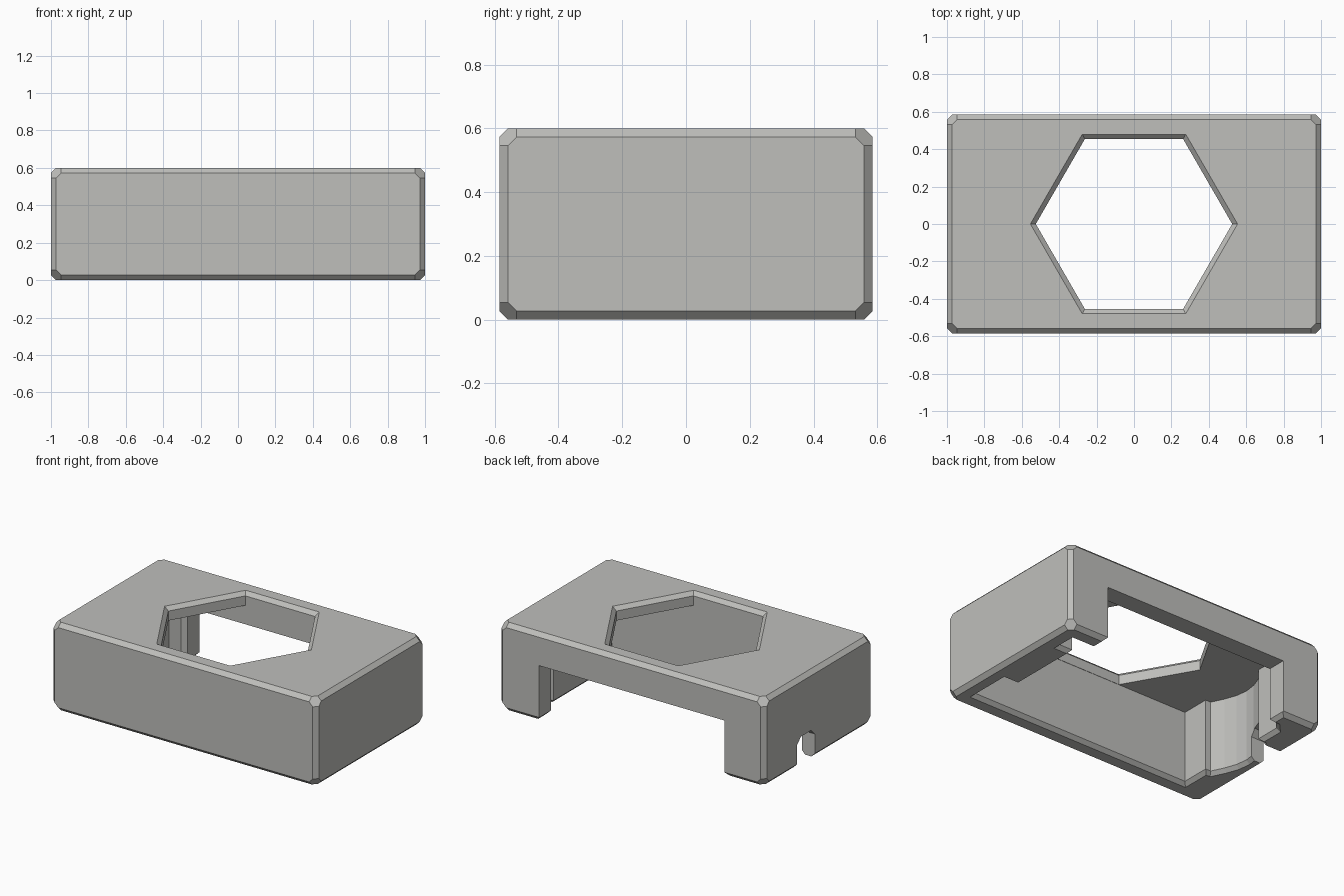
import bpy, bmesh, math
from itertools import permutations, product
from mathutils import Vector, Matrix

if "Cube" in bpy.data.objects:
    bpy.data.objects.remove(bpy.data.objects["Cube"])

grey = bpy.data.materials.new("warm grey plastic")
grey.diffuse_color = (0.52, 0.52, 0.50, 1)
grey.use_nodes = True
grey.node_tree.nodes["Principled BSDF"].inputs["Base Color"].default_value = grey.diffuse_color


def make_object(name, bm):
    bmesh.ops.recalc_face_normals(bm, faces=bm.faces[:])
    mesh = bpy.data.meshes.new(name)
    bm.to_mesh(mesh)
    bm.free()
    mesh.materials.append(grey)
    ob = bpy.data.objects.new(name, mesh)
    bpy.context.collection.objects.link(ob)
    return ob


def offset(poly, d):
    """Grow a counter-clockwise outline outward by d with mitred corners."""
    out = []
    for i, p in enumerate(poly):
        p = Vector(p)
        a = (p - Vector(poly[i - 1])).normalized()
        b = (Vector(poly[(i + 1) % len(poly)]) - p).normalized()
        na, nb = Vector((a.y, -a.x)), Vector((b.y, -b.x))
        out.append(p + (na + nb) * d / (1 + na.dot(nb)))
    return out


def prism(name, poly, levels, matrix=Matrix()):
    """Stack outlines at (height, growth) levels and cap both ends."""
    bm = bmesh.new()
    rings = [[bm.verts.new((p.x, p.y, z)) for p in offset(poly, d)] for z, d in levels]
    n = len(poly)
    for lo, hi in zip(rings, rings[1:]):
        for i in range(n):
            j = (i + 1) % n
            bm.faces.new((lo[i], lo[j], hi[j], hi[i]))
    bm.faces.new(rings[0][::-1])
    bm.faces.new(rings[-1])
    bm.transform(matrix)
    return make_object(name, bm)


def cut(target, cutter):
    cutter.hide_render = True
    mod = target.modifiers.new("cut", 'BOOLEAN')
    mod.operation = 'DIFFERENCE'
    mod.solver = 'EXACT'
    mod.object = cutter
    bpy.context.view_layer.objects.active = target
    bpy.ops.object.modifier_apply(modifier=mod.name)
    bpy.data.objects.remove(cutter)


# Outer block: chamfered edges with cut corners
HX, HY, H, C = 1.0, 0.585, 0.6, 0.027
bm = bmesh.new()
for sx, sy, sz in product((-1, 1), repeat=3):
    for dx, dy, dz in permutations((0, C, 2 * C)):
        bm.verts.new((sx * (HX - dx), sy * (HY - dy), H / 2 + sz * (H / 2 - dz)))
bmesh.ops.convex_hull(bm, input=bm.verts[:])
bmesh.ops.dissolve_limit(bm, angle_limit=0.01, verts=bm.verts[:], edges=bm.edges[:])
housing = make_object("housing", bm)

# Inner cavity, with corner posts, a side block and a rounded pocket on the left
FLARE = [(-0.05, 0.05 + C * 0.9), (C * 0.9, 0)]
pocket = [(-0.83 - 0.08 * math.sin(math.pi * t / 6), 0.23 - 0.49 * t / 6) for t in range(7)]
cavity = [(0.88, -0.457), (0.88, -0.18), (0.77, -0.18), (0.77, 0.33), (0.87, 0.33),
          (0.87, 0.457), (-0.75, 0.457), (-0.80, 0.40), (-0.80, 0.23)]
cavity += pocket + [(-0.79, -0.26), (-0.79, -0.457)]
cut(housing, prism("cavity_cutter", cavity, FLARE + [(0.51, 0)]))

# Wide opening in the back wall
opening = [(-0.70, 0.38), (0.70, 0.38), (0.70, 0.75), (-0.70, 0.75)]
cut(housing, prism("back_opening_cutter", opening, FLARE + [(0.38, 0)]))

# Small arched cable notch through the left wall
arch = [(0.04, -0.1), (0.23, -0.1), (0.23, 0.16), (0.19, 0.20), (0.08, 0.20), (0.04, 0.16)]
to_side = Matrix(((0, 0, 1, 0), (1, 0, 0, 0), (0, 1, 0, 0), (0, 0, 0, 1)))
cut(housing, prism("cable_notch_cutter", arch, [(-1.1, 0), (-0.7, 0)], to_side))

# Hexagonal window in the top plate with a chamfered rim
hexagon = [(0.525 * math.cos(k * math.pi / 3), 0.525 * math.sin(k * math.pi / 3)) for k in range(6)]
cut(housing, prism("window_cutter", hexagon, [(0.45, 0), (H - 0.025, 0), (H + 0.05, 0.075)]))
